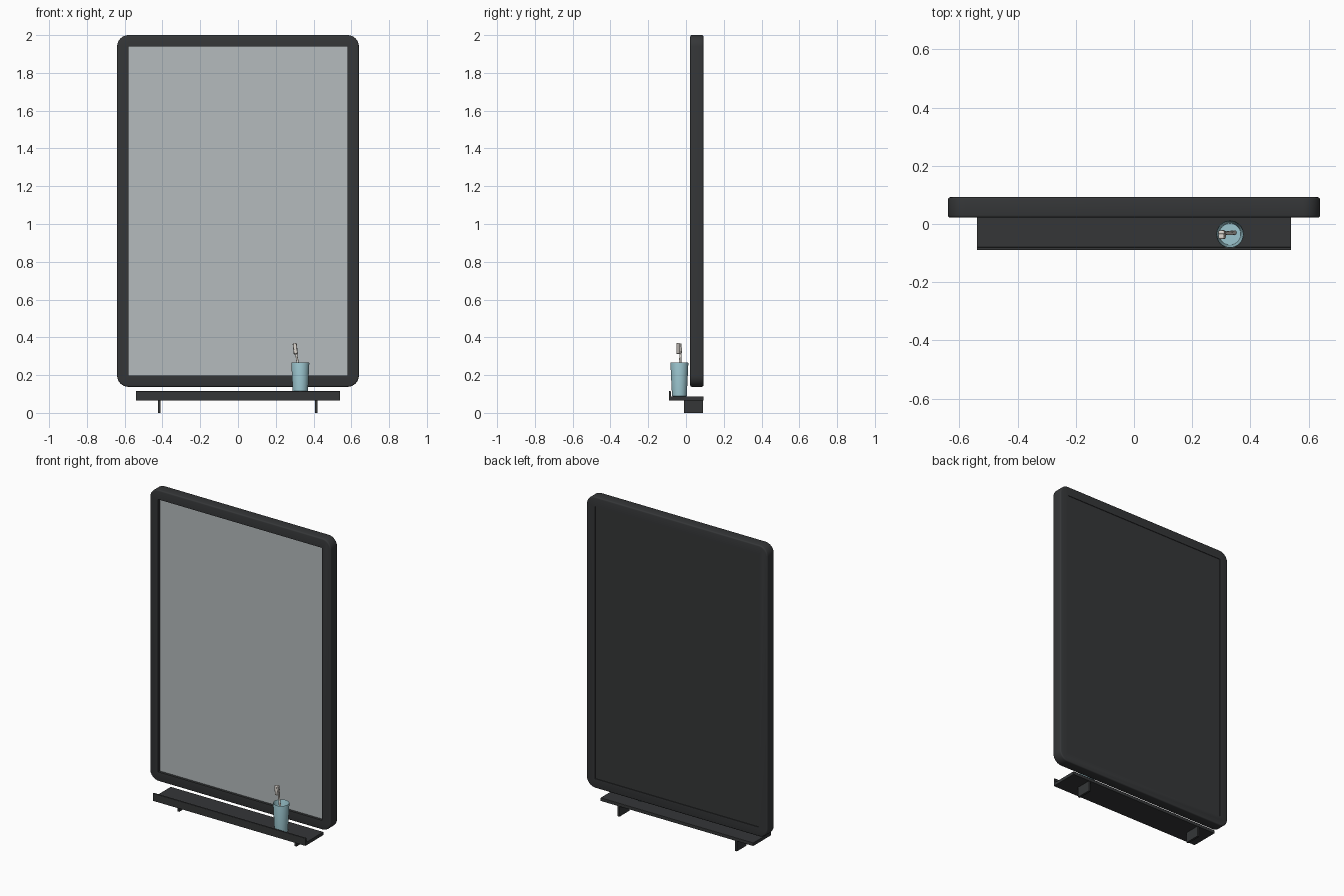
import bpy, bmesh, math
from mathutils import Vector

if "Cube" in bpy.data.objects:
    bpy.data.objects.remove(bpy.data.objects["Cube"])


def mat(name, rgb):
    m = bpy.data.materials.new(name)
    m.diffuse_color = (*rgb, 1)
    m.use_nodes = True
    m.node_tree.nodes["Principled BSDF"].inputs["Base Color"].default_value = m.diffuse_color
    return m


dark = mat("dark_metal", (0.035, 0.037, 0.039))
silver = mat("silver_glass", (0.46, 0.5, 0.51))
aqua = mat("aqua", (0.33, 0.56, 0.62))
ivory = mat("ivory", (0.72, 0.68, 0.63))


def add(name, bm, material):
    me = bpy.data.meshes.new(name)
    bmesh.ops.recalc_face_normals(bm, faces=bm.faces)
    bm.to_mesh(me)
    bm.free()
    ob = bpy.data.objects.new(name, me)
    bpy.context.collection.objects.link(ob)
    if material:
        me.materials.append(material)
    return ob


def box_bm(lo, hi):
    bm = bmesh.new()
    bmesh.ops.create_cube(bm, size=1)
    lo, hi = Vector(lo), Vector(hi)
    for v in bm.verts:
        v.co = Vector([(lo[i] + hi[i]) / 2 + v.co[i] * (hi[i] - lo[i]) for i in range(3)])
    return bm


def box(name, lo, hi, material, bevel=0.0):
    ob = add(name, box_bm(lo, hi), material)
    if bevel:
        m = ob.modifiers.new("bevel", 'BEVEL')
        m.width, m.segments = bevel, 2
    return ob


def smooth(ob, angle=35):
    bpy.ops.object.select_all(action='DESELECT')
    ob.select_set(True)
    bpy.context.view_layer.objects.active = ob
    bpy.ops.object.shade_smooth_by_angle(angle=math.radians(angle))


# Frame: slab with rounded corners, softened rims and a square opening
bm = box_bm((-0.64, 0.022, 0.138), (0.64, 0.092, 2.0))
corners = [e for e in bm.edges if abs(e.verts[0].co.y - e.verts[1].co.y) > 0.01]
bmesh.ops.bevel(bm, geom=corners, offset=0.06, segments=8, profile=0.5, affect='EDGES')
bmesh.ops.recalc_face_normals(bm, faces=bm.faces)
rims = [e for e in bm.edges if abs(e.verts[0].co.y - e.verts[1].co.y) < 1e-5]
bmesh.ops.bevel(bm, geom=rims, offset=0.008, segments=3, profile=0.5, affect='EDGES')
frame = add("mirror_frame", bm, dark)
cutter = box("opening_cutter", (-0.58, -0.1, 0.198), (0.58, 0.3, 1.94), None)
cutter.hide_render = True
cutter.hide_set(True)
cut = frame.modifiers.new("opening", 'BOOLEAN')
cut.operation, cut.object, cut.solver = 'DIFFERENCE', cutter, 'EXACT'
smooth(frame)

# Glass and backing board inside the opening
box("mirror_glass", (-0.58, 0.038, 0.198), (0.58, 0.046, 1.94), silver)
box("backing_board", (-0.58, 0.046, 0.198), (0.58, 0.088, 1.94), dark)

# Shelf with raised front lip (one L-shaped extrusion)
profile = [(-0.09, 0.066), (0.092, 0.066), (0.092, 0.087), (-0.08, 0.087),
           (-0.08, 0.115), (-0.09, 0.115)]
bm = bmesh.new()
face = bm.faces.new([bm.verts.new((-0.54, y, z)) for y, z in profile])
ext = bmesh.ops.extrude_face_region(bm, geom=[face])
bmesh.ops.translate(bm, vec=(1.08, 0, 0),
                    verts=[g for g in ext["geom"] if isinstance(g, bmesh.types.BMVert)])
shelf = add("shelf", bm, dark)
m = shelf.modifiers.new("bevel", 'BEVEL')
m.width, m.segments = 0.002, 2

# Brackets under the shelf
for side, x in (("left", -0.416), ("right", 0.414)):
    box(side + "_bracket", (x - 0.007, -0.01, 0), (x + 0.007, 0.09, 0.067), dark, 0.001)

# Tumbler: lathed profile with a thin wall, open at the top
cx, cy = 0.33, -0.035
cup = [(0.036, 0.087), (0.039, 0.090), (0.0475, 0.262), (0.0465, 0.266),
       (0.0445, 0.262), (0.037, 0.096)]
N = 32
bm = bmesh.new()
rings = [[bm.verts.new((cx + r * math.cos(2 * math.pi * i / N),
                        cy + r * math.sin(2 * math.pi * i / N), z)) for i in range(N)]
         for r, z in cup]
for a, b in zip(rings, rings[1:]):
    for i in range(N):
        bm.faces.new((a[i], a[(i + 1) % N], b[(i + 1) % N], b[i]))
bm.faces.new(rings[0])
bm.faces.new(rings[-1])
smooth(add("tumbler", bm, aqua))

# Toothbrush: curved handle tube, flat head and bristle block
path = [(0.345, -0.03, 0.102, 1.2), (0.33, -0.031, 0.18, 1.2), (0.316, -0.032, 0.265, 1.0),
        (0.309, -0.029, 0.305, 0.8), (0.305, -0.026, 0.345, 0.9)]
cu = bpy.data.curves.new("toothbrush_handle", 'CURVE')
cu.dimensions = '3D'
cu.bevel_depth, cu.bevel_resolution, cu.use_fill_caps = 0.0065, 3, True
sp = cu.splines.new('NURBS')
sp.points.add(len(path) - 1)
for p, (x, y, z, r) in zip(sp.points, path):
    p.co, p.radius = (x, y, z, 1), r
sp.use_endpoint_u, sp.order_u = True, 3
cu.materials.append(ivory)
bpy.context.collection.objects.link(bpy.data.objects.new("toothbrush_handle", cu))
for name, lo, hi in (
        ("toothbrush_head", (-0.011, -0.005, -0.03), (0.011, 0.007, 0.028)),
        ("toothbrush_bristles", (-0.010, -0.021, -0.028), (0.010, -0.004, 0.03))):
    ob = box(name, lo, hi, ivory, 0.004)
    ob.location = (0.303, -0.030, 0.340)
    ob.rotation_euler = (0, math.radians(-6), 0)
    smooth(ob)
